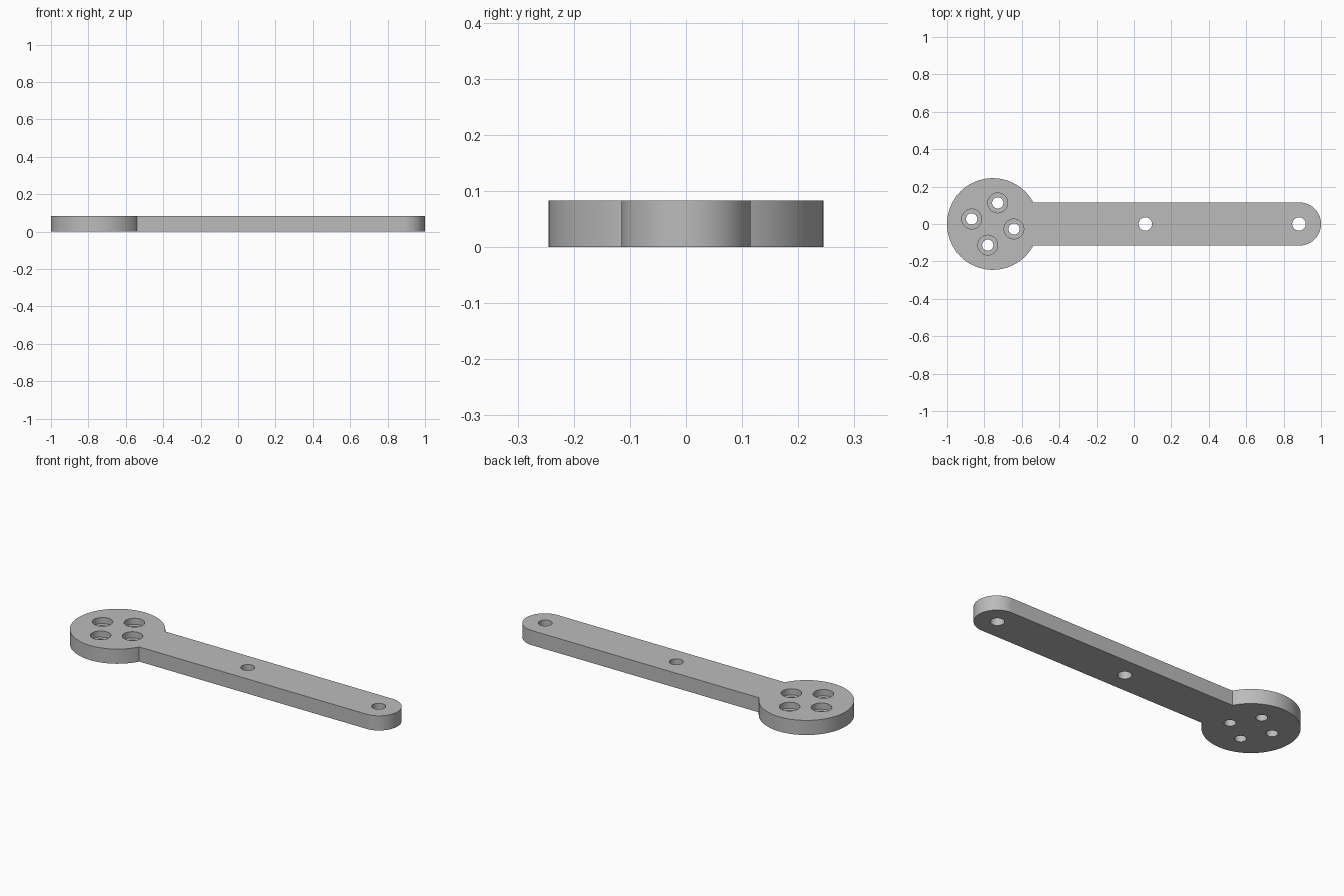
import bpy
import bmesh
from math import cos, sin, asin, pi, radians

cube = bpy.data.objects.get("Cube")
if cube:
    bpy.data.objects.remove(cube, do_unlink=True)

THICK = 0.083
HUB_X, HUB_R = -0.755, 0.245
TIP_X, ARM_R = 0.885, 0.115
BORE_DEPTH = 0.035

grey = bpy.data.materials.new("plain grey")
grey.use_nodes = True
colour = (0.5, 0.5, 0.5, 1)
grey.diffuse_color = colour
grey.node_tree.nodes["Principled BSDF"].inputs["Base Color"].default_value = colour


def arc(cx, r, start, end, steps):
    angles = [start + (end - start) * i / steps for i in range(steps + 1)]
    return [(cx + r * cos(a), r * sin(a)) for a in angles]


# Lever plate: round hub merging into a straight arm with a rounded tip
join = asin(ARM_R / HUB_R)
outline = arc(HUB_X, HUB_R, join, 2 * pi - join, 96) + arc(TIP_X, ARM_R, -pi / 2, pi / 2, 48)
bm = bmesh.new()
base = bm.faces.new([bm.verts.new((x, y, 0)) for x, y in outline])
top = bmesh.ops.extrude_face_region(bm, geom=[base])["geom"]
bmesh.ops.translate(bm, vec=(0, 0, THICK), verts=[v for v in top if isinstance(v, bmesh.types.BMVert)])
bmesh.ops.recalc_face_normals(bm, faces=bm.faces)
mesh = bpy.data.meshes.new("lever_arm")
bm.to_mesh(mesh)
bm.free()
lever = bpy.data.objects.new("lever_arm", mesh)
bpy.context.collection.objects.link(lever)
mesh.materials.append(grey)


def drill(x, y, r, floor=-0.1):
    """Cut a round hole from above the plate down to the given floor."""
    height = 0.2 - floor
    bpy.ops.mesh.primitive_cylinder_add(vertices=48, radius=r, depth=height,
                                        location=(x, y, floor + height / 2))
    cutter = bpy.context.object
    cutter.name = "hole_cutter"
    cutter.hide_render = True
    cutter.data.materials.append(grey)
    bpy.ops.object.select_all(action="DESELECT")
    lever.select_set(True)
    bpy.context.view_layer.objects.active = lever
    mod = lever.modifiers.new("hole", "BOOLEAN")
    mod.operation, mod.solver, mod.object = "DIFFERENCE", "EXACT", cutter
    bpy.ops.object.modifier_apply(modifier=mod.name)
    bpy.data.objects.remove(cutter, do_unlink=True)


# Plain holes along the arm
for x in (0.061, 0.882):
    drill(x, 0, 0.036)

# Four counterbored screw holes in the hub
for i in range(4):
    a = radians(76.7) + i * pi / 2
    x, y = HUB_X + 0.116 * cos(a), 0.116 * sin(a)
    drill(x, y, 0.053, THICK - BORE_DEPTH)
    drill(x, y, 0.03)

# Smooth round walls, crisp rims
bpy.ops.object.shade_smooth_by_angle(angle=radians(30))
